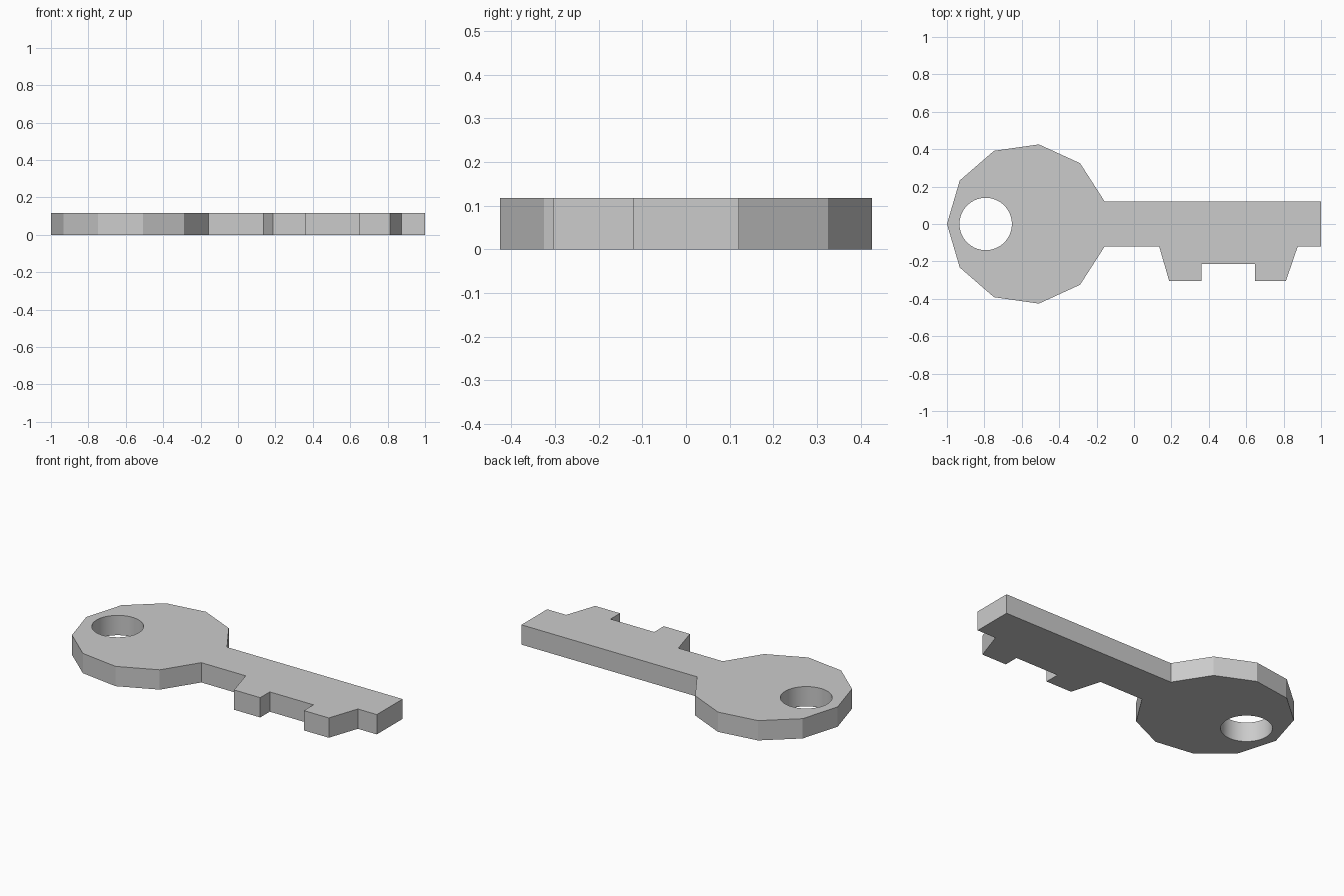
import bpy, bmesh
from math import cos, sin, pi

if "Cube" in bpy.data.objects:
    bpy.data.objects.remove(bpy.data.objects["Cube"])

THICK = 0.118
HOLE_X, HOLE_R, HOLE_SEG = -0.793, 0.14, 64


def ring(cx, r, n, start, count):
    """Points of a regular n-gon, counter-clockwise from a start angle."""
    return [(cx + r * cos(start + 2 * pi * i / n), r * sin(start + 2 * pi * i / n))
            for i in range(count)]


# bow: eleven-sided head, open on the side facing the blade
bow = ring(-0.57, 0.43, 11, pi / 11, 11)

# blade with two teeth along its lower edge
half = bow[0][1]
blade = [(0.135, -half), (0.188, -0.305), (0.36, -0.305), (0.36, -0.215),
         (0.648, -0.215), (0.648, -0.305), (0.812, -0.305), (0.875, -half),
         (1.0, -half), (1.0, half)]

# key ring hole
hole = ring(HOLE_X, HOLE_R, HOLE_SEG, 0, HOLE_SEG)

bm = bmesh.new()
edges = []
for loop in (bow + blade, hole):
    verts = [bm.verts.new((x, y, 0)) for x, y in loop]
    edges += [bm.edges.new((verts[i - 1], verts[i])) for i in range(len(verts))]

# fill the flat outline around the hole, then thicken it
bmesh.ops.triangle_fill(bm, edges=edges, use_beauty=True)
res = bmesh.ops.extrude_face_region(bm, geom=bm.faces[:])
top = [g for g in res["geom"] if isinstance(g, bmesh.types.BMVert)]
bmesh.ops.translate(bm, verts=top, vec=(0, 0, THICK))
bmesh.ops.recalc_face_normals(bm, faces=bm.faces[:])

# smooth only the round wall of the hole
for f in bm.faces:
    f.smooth = (abs(f.normal.z) < 0.5 and all(
        ((v.co.x - HOLE_X) ** 2 + v.co.y ** 2) ** 0.5 < HOLE_R + 0.001 for v in f.verts))

mesh = bpy.data.meshes.new("key")
bm.to_mesh(mesh)
bm.free()
bpy.context.collection.objects.link(bpy.data.objects.new("key", mesh))
